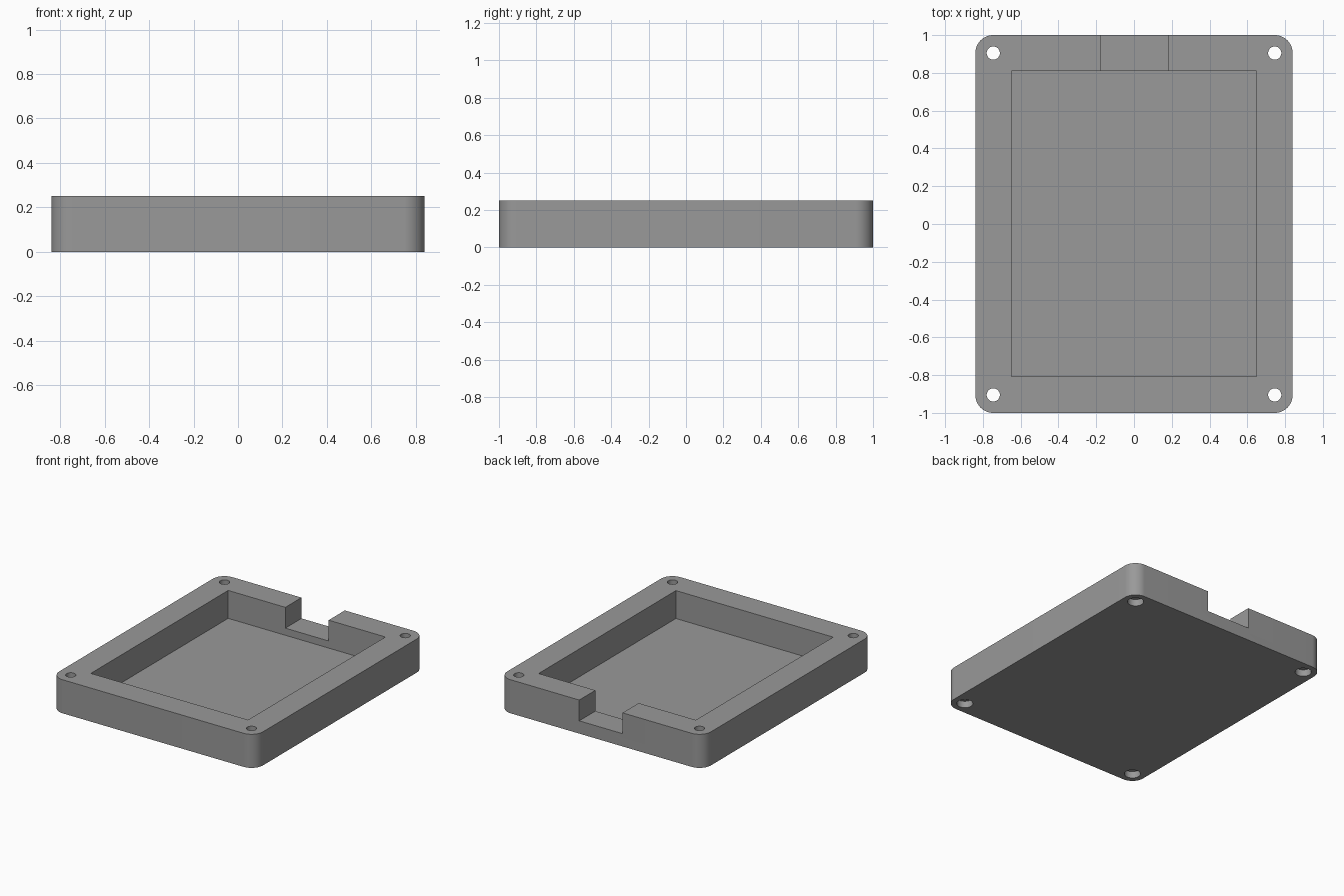
import bpy, bmesh, math

if "Cube" in bpy.data.objects:
    bpy.data.objects.remove(bpy.data.objects["Cube"])

HALF_X, HALF_Y, HEIGHT, RADIUS = 0.84, 1.0, 0.25, 0.095
HOLE_X, HOLE_Y = HALF_X - RADIUS, HALF_Y - RADIUS

grey = bpy.data.materials.new("mid grey")
grey.diffuse_color = (0.32, 0.32, 0.32, 1)
grey.use_nodes = True
grey.node_tree.nodes["Principled BSDF"].inputs["Base Color"].default_value = grey.diffuse_color


def box(name, x0, x1, y0, y1, z0, z1):
    bpy.ops.mesh.primitive_cube_add(
        size=1, location=((x0 + x1) / 2, (y0 + y1) / 2, (z0 + z1) / 2))
    ob = bpy.context.object
    ob.name = name
    ob.scale = (x1 - x0, y1 - y0, z1 - z0)
    return ob


def cylinder(name, x, y, radius, z0, z1):
    bpy.ops.mesh.primitive_cylinder_add(
        vertices=48, radius=radius, depth=z1 - z0, location=(x, y, (z0 + z1) / 2))
    ob = bpy.context.object
    ob.name = name
    return ob


# Rounded tray block: corner arcs extruded upwards
bm = bmesh.new()
verts = []
for i, (sx, sy) in enumerate([(1, 1), (-1, 1), (-1, -1), (1, -1)]):
    for k in range(17):
        a = math.pi / 2 * (i + k / 16)
        verts.append(bm.verts.new((sx * HOLE_X + RADIUS * math.cos(a),
                                   sy * HOLE_Y + RADIUS * math.sin(a), 0)))
base = bm.faces.new(verts)
top = bmesh.ops.extrude_face_region(bm, geom=[base])
bmesh.ops.translate(bm, vec=(0, 0, HEIGHT),
                    verts=[v for v in top["geom"] if isinstance(v, bmesh.types.BMVert)])
bmesh.ops.recalc_face_normals(bm, faces=bm.faces)
mesh = bpy.data.meshes.new("tray")
bm.to_mesh(mesh)
bm.free()
tray = bpy.data.objects.new("tray", mesh)
bpy.context.collection.objects.link(tray)
mesh.materials.append(grey)

# Cutters: main pocket, cable notch in the back wall, counterbored screw holes
cutters = [
    box("pocket_cutter", -0.648, 0.648, -0.807, 0.81, 0.042, 0.4),
    box("notch_cutter", -0.177, 0.18, 0.7, 1.1, 0.095, 0.4),
]
for sx in (-1, 1):
    for sy in (-1, 1):
        x, y = sx * HOLE_X, sy * HOLE_Y
        cutters.append(cylinder("screw_hole_cutter", x, y, 0.035, -0.1, 0.4))
        cutters.append(cylinder("counterbore_cutter", x, y, 0.055, -0.1, 0.05))

for cutter in cutters:
    cutter.hide_render = True
    cutter.data.materials.append(grey)
    bpy.context.view_layer.objects.active = tray
    mod = tray.modifiers.new("cut", "BOOLEAN")
    mod.operation = "DIFFERENCE"
    mod.solver = "EXACT"
    mod.object = cutter
    bpy.ops.object.modifier_apply(modifier=mod.name)
    bpy.data.objects.remove(cutter, do_unlink=True)

# Smooth corners and holes, crisp edges elsewhere
bpy.ops.object.select_all(action="DESELECT")
tray.select_set(True)
bpy.context.view_layer.objects.active = tray
bpy.ops.object.shade_smooth_by_angle(angle=math.radians(30))
